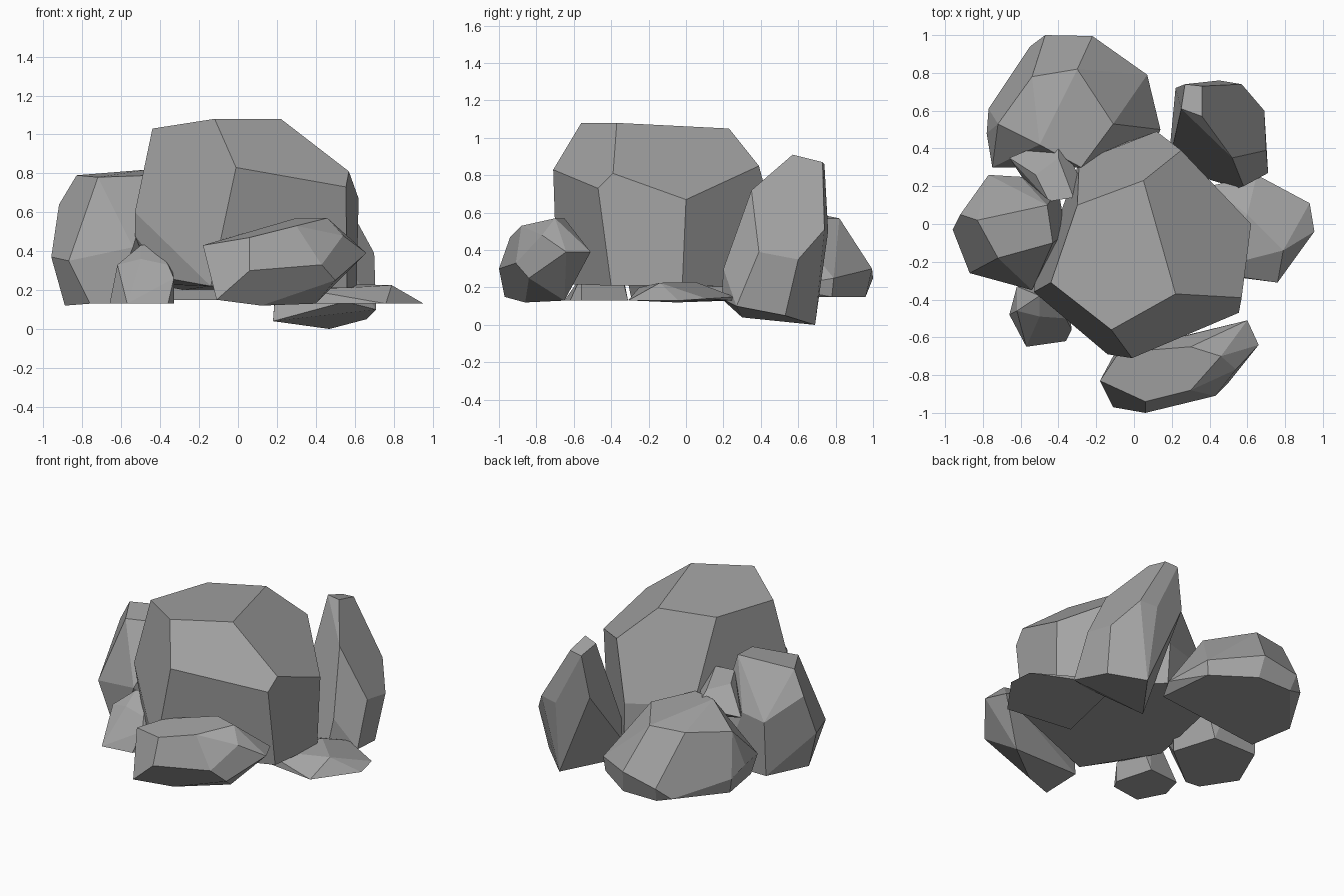
import bpy, bmesh, math

# Darker stone grey shared by every rock
stone = bpy.data.materials.new("stone")
stone.diffuse_color = (.37, .37, .37, 1)


def rock(name, corners):
    """Chiselled convex boulder wrapped around a few corner points."""
    bm = bmesh.new()
    for c in corners:
        bm.verts.new(c)
    hull = bmesh.ops.convex_hull(bm, input=bm.verts)
    inner = {g for g in hull["geom_interior"] + hull["geom_unused"]
             if isinstance(g, bmesh.types.BMVert)}
    bmesh.ops.delete(bm, geom=list(inner), context='VERTS')
    # merge almost level triangles into broad flat facets
    bmesh.ops.dissolve_limit(bm, angle_limit=math.radians(14),
                             verts=bm.verts, edges=bm.edges)
    bmesh.ops.recalc_face_normals(bm, faces=bm.faces)
    mesh = bpy.data.meshes.new(name)
    bm.to_mesh(mesh)
    bm.free()
    mesh.materials.append(stone)
    bpy.context.collection.objects.link(bpy.data.objects.new(name, mesh))


# Large central boulder
rock("main_boulder", [
    (-.12, -.56, 1.08), (.22, -.37, 1.08), (-.44, -.31, 1.03), (.05, .23, 1.05), (-.30, .10, 1.03),
    (.57, -.39, .81), (.555, -.47, .73), (-.01, -.71, .83), (.62, 0, .67), (.25, .39, .85),
    (-.53, -.36, .60), (-.53, -.33, .48), (-.14, -.69, .22), (.12, .49, .48), (-.29, .33, .52),
    (.56, -.40, .21), (.61, -.02, .21), (.13, .48, .2), (-.28, .35, .2), (-.43, -.25, .23), (-.36, -.48, .26)])

# Low slab at the front
rock("front_slab", [
    (-.18, -.83, .43), (.06, -.94, .47), (.30, -.88, .53), (.46, -.70, .57), (.54, -.77, .48),
    (.43, -.91, .33), (.06, -1, .30), (-.11, -.97, .15), (.12, -.86, .12), (.50, -.84, .25),
    (.66, -.64, .39), (.60, -.51, .39), (.40, -.65, .13), (-.10, -.68, .15), (-.08, -.68, .46),
    (.30, -.65, .57)])

# Upright boulder on the left
rock("left_boulder", [
    (-.83, .02, .79), (-.72, -.18, .78), (-.43, -.10, .79), (-.46, .10, .82), (-.92, .05, .64),
    (-.77, .26, .50), (-.60, .25, .52), (-.96, -.03, .37), (-.87, -.26, .35), (-.54, -.35, .42),
    (-.76, -.28, .13), (-.66, -.29, .13), (-.89, -.05, .12), (-.77, .24, .13), (-.45, .24, .13),
    (-.36, -.05, .13), (-.40, .18, .50), (-.36, -.05, .60)])

# Wide boulder at the back left
rock("back_boulder", [
    (-.30, .82, .57), (-.54, .78, .57), (-.11, .53, .57), (-.50, .42, .65), (-.72, .53, .53),
    (-.47, 1, .25), (-.22, .995, .30), (.07, .79, .25), (.14, .50, .20), (-.78, .48, .30),
    (-.77, .61, .25), (-.55, .94, .18), (-.75, .30, .30), (-.45, .96, .15), (-.20, .96, .15),
    (.06, .78, .15), (.10, .40, .15), (-.70, .30, .15), (-.75, .60, .15), (-.28, .30, .60)])

# Tall leaning shard at the back right
rock("back_right_shard", [
    (.25, .61, .90), (.36, .57, .91), (.36, .73, .87), (.27, .74, .86), (.52, .35, .72),
    (.70, .39, .39), (.69, .60, .35), (.57, .74, .51), (.45, .76, .50), (.58, .20, .30),
    (.55, .19, .14), (.71, .27, .10), (.66, .53, .05), (.47, .69, 0), (.18, .30, .04),
    (.22, .72, .58), (.19, .52, .45)])

# Thin flat stone on the right
rock("right_flat_stone", [
    (.79, -.14, .225), (.60, .05, .23), (.65, .26, .15), (.93, .11, .14), (.955, -.04, .13),
    (.76, -.31, .13), (.58, -.28, .17), (.36, -.25, .20), (.30, -.25, .13), (.40, .20, .13), (.65, .25, .13)])

# Small stone at the front left
rock("front_left_pebble", [
    (-.66, -.48, .13), (-.57, -.65, .13), (-.36, -.62, .13), (-.33, -.56, .13), (-.62, -.46, .33),
    (-.50, -.49, .36), (-.36, -.50, .33), (-.50, -.38, .43), (-.43, -.37, .44), (-.35, -.37, .37),
    (-.62, -.33, .13), (-.40, -.31, .13), (-.33, -.56, .26)])

# Small stone wedged between the left, back and main boulders
rock("wedged_pebble", [
    (-.66, .35, .54), (-.53, .42, .56), (-.40, .46, .58), (-.30, .27, .60), (-.32, .14, .72),
    (-.45, .12, .72), (-.52, .26, .70), (-.40, .35, .66), (-.56, .20, .50), (-.30, .26, .42)])
